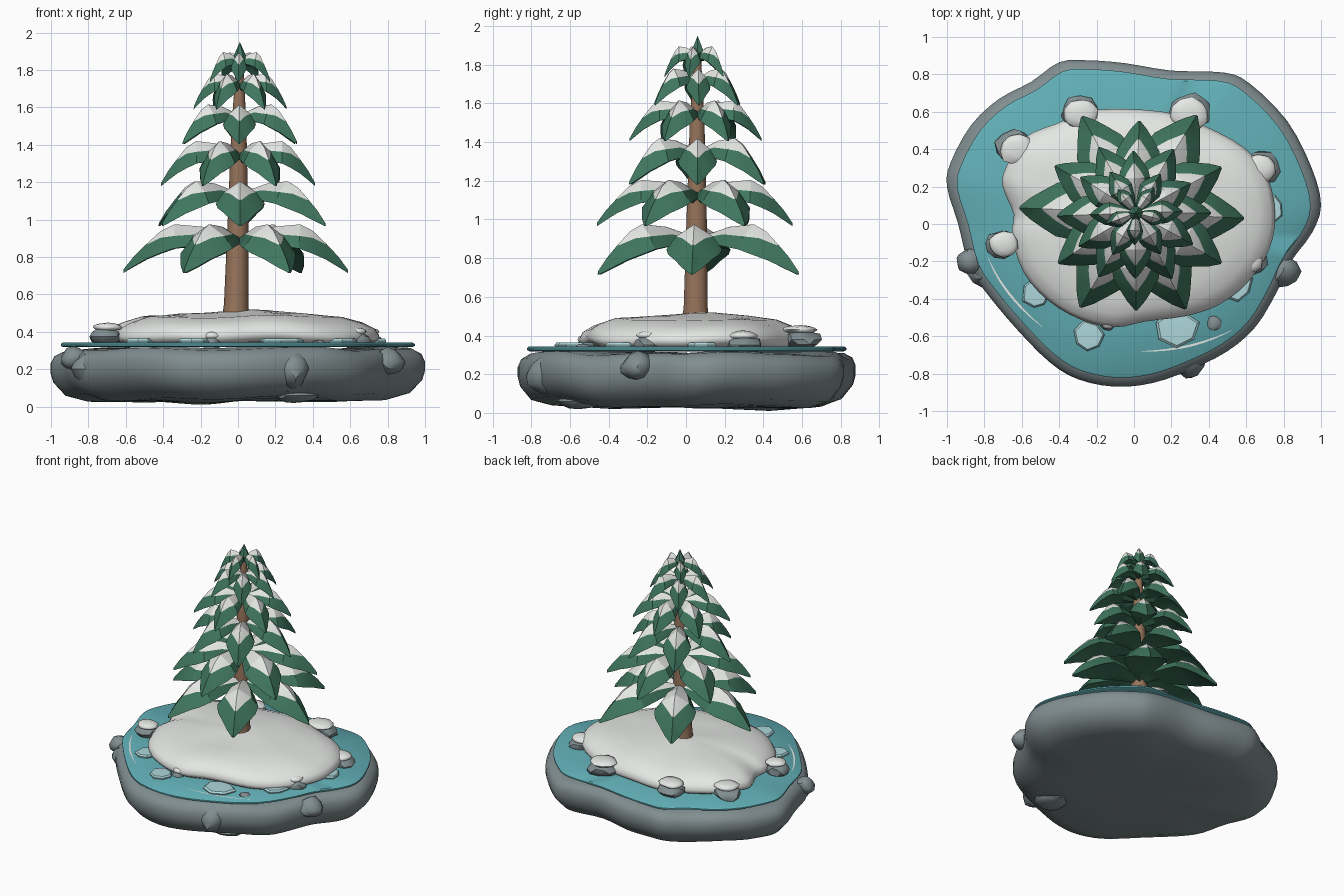
import bpy, bmesh, math, random
from mathutils import Vector, noise

if "Cube" in bpy.data.objects:
    bpy.data.objects.remove(bpy.data.objects["Cube"])

random.seed(4)


def material(name, r, g, b):
    m = bpy.data.materials.new(name)
    m.diffuse_color = (r, g, b, 1)
    m.use_nodes = True
    m.node_tree.nodes["Principled BSDF"].inputs["Base Color"].default_value = m.diffuse_color
    return m


ROCK = material("slate grey", 0.22, 0.27, 0.28)
WATER = material("teal water", 0.12, 0.43, 0.47)
SNOW = material("snow white", 0.82, 0.84, 0.82)
GREEN = material("pine green", 0.05, 0.18, 0.115)
BARK = material("bark brown", 0.31, 0.175, 0.105)
ICE = material("pale ice", 0.42, 0.68, 0.71)


def finish(name, bm, mats, angle=None):
    bmesh.ops.recalc_face_normals(bm, faces=bm.faces)
    me = bpy.data.meshes.new(name)
    bm.to_mesh(me)
    bm.free()
    for m in mats:
        me.materials.append(m)
    ob = bpy.data.objects.new(name, me)
    bpy.context.collection.objects.link(ob)
    if angle:
        bpy.ops.object.select_all(action='DESELECT')
        ob.select_set(True)
        bpy.context.view_layer.objects.active = ob
        bpy.ops.object.shade_smooth_by_angle(angle=math.radians(angle))
    return ob


def smooth_loop(pts, n=3):
    """Closed Catmull-Rom curve through the outline points."""
    out, k = [], len(pts)
    P = [Vector(p) for p in pts]
    for i in range(k):
        a, b, c, d = (P[(i + j - 1) % k] for j in range(4))
        for s in range(n):
            t = s / n
            out.append(0.5 * (2 * b + (c - a) * t + (2 * a - 5 * b + 4 * c - d) * t * t
                              + (3 * b - a - 3 * c + d) * t ** 3))
    return out


def slab(name, loop, rings, mat, centre=(0, 0), wob=0.0, angle=40):
    """Stack scaled copies of an outline; rings are (scale, z)."""
    bm = bmesh.new()
    c = Vector(centre)
    rows = []
    for s, z in rings:
        row = []
        for p in loop:
            q = c + (p - c) * s
            dz = wob * noise.noise(Vector((q.x * 2.5, q.y * 2.5, 3.0)))
            row.append(bm.verts.new((q.x, q.y, z + dz)))
        rows.append(row)
    n = len(loop)
    for a, b in zip(rows, rows[1:]):
        for i in range(n):
            j = (i + 1) % n
            bm.faces.new((a[i], a[j], b[j], b[i]))
    for row, z in ((rows[0], rings[0][1]), (rows[-1], rings[-1][1])):
        v = bm.verts.new((c.x, c.y, z))
        for i in range(n):
            bm.faces.new((row[i], row[(i + 1) % n], v))
    return finish(name, bm, [mat], angle)


# Rock island base and the water sheet on it
shore = smooth_loop([(1, .1), (.95, .3), (.82, .55), (.62, .75), (.48, .81), (.2, .82), (-.05, .86),
                     (-.25, .875), (-.4, .865), (-.55, .76), (-.72, .67), (-.87, .53), (-.98, .33),
                     (-1, .2), (-.94, 0), (-.88, -.23), (-.78, -.38), (-.62, -.57), (-.45, -.74),
                     (-.3, -.83), (-.1, -.87), (.1, -.85), (.3, -.78), (.5, -.68), (.65, -.55),
                     (.76, -.37), (.84, -.2), (.95, -.05)])
slab("rock_base", shore, [(.5, .03), (.8, .035), (.92, .07), (.985, .14), (1, .19), (1, .24),
                          (.98, .28), (.93, .305), (.8, .31), (.4, .31)], ROCK, wob=.03, angle=60)
slab("water", shore, [(.93, .318), (.945, .325), (.945, .335), (.935, .342), (.5, .342)], WATER)

# Snow mound
bank = smooth_loop([(.74, .05), (.7, .25), (.58, .4), (.36, .52), (.15, .59), (-.2, .6), (-.4, .53),
                    (-.58, .45), (-.67, .3), (-.69, .2), (-.63, .05), (-.64, -.06), (-.58, -.25),
                    (-.45, -.4), (-.28, -.5), (-.1, -.54), (.06, -.51), (.28, -.48), (.45, -.42),
                    (.6, -.3), (.71, -.13)])
slab("snow_mound", bank, [(.95, .335), (1.01, .355), (1.02, .38), (.99, .415), (.9, .45),
                          (.76, .482), (.5, .495), (.2, .505), (.08, .51)], SNOW,
     centre=(.01, .05), wob=.025, angle=60)


def stone(name, loc, size, mat, rough=.25, angle=35):
    bm = bmesh.new()
    bmesh.ops.create_icosphere(bm, subdivisions=2, radius=1)
    off = Vector((random.uniform(0, 50), random.uniform(0, 50), 0))
    yaw = random.uniform(0, 6.28)
    for v in bm.verts:
        co = v.co * (1 + rough * noise.noise(v.co * 1.2 + off))
        x, y = co.x * math.cos(yaw) - co.y * math.sin(yaw), co.x * math.sin(yaw) + co.y * math.cos(yaw)
        v.co = Vector((x * size[0], y * size[1], co.z * size[2])) + Vector(loc)
    return finish(name, bm, [mat], angle)


# Shore stones with snow caps
for i, (x, y, r, top) in enumerate([(-.29, .6, .1, .42), (.3, .6, .11, .43), (.68, .3, .1, .4),
                                    (.63, -.2, .08, .4), (-.64, .41, .1, .42),
                                    (-.71, -.11, .085, .425), (-.14, -.53, .05, .38)]):
    stone(f"shore_stone_{i}", (x, y, top - .05), (r, r * .9, .05), ROCK)
    stone(f"stone_snow_cap_{i}", (x * .98, y * .98, top), (r * .92, r * .82, .024), SNOW, .15, 60)

# Lumps on the base and a small wet stone
for i, (x, y, z, r, h) in enumerate([(-.88, -.2, .26, .07, .06), (.8, -.25, .24, .09, .07),
                                     (.29, -.72, .2, .1, .1), (.3, -.55, .06, .12, .04),
                                     (.43, -.53, .34, .04, .018), (-.8, -.25, .2, .09, .09)]):
    stone(f"base_lump_{i}", (x, y, z), (r, r, h), ROCK)

# Ice floes
for i, (x, y, rx, ry) in enumerate([(-.52, -.37, .075, .09), (-.24, -.6, .085, .085),
                                    (.23, -.55, .11, .1), (.55, -.32, .08, .09),
                                    (.74, .08, .06, .08)]):
    pts = [(x + rx * k * math.cos(a * math.tau / 7 + i), y + ry * k * math.sin(a * math.tau / 7 + i))
           for a in range(7) for k in [random.uniform(.85, 1.15)]]
    slab(f"ice_floe_{i}", [Vector(p) for p in pts],
         [(.95, .335), (1, .352), (.88, .363), (.4, .365)], ICE, centre=(x, y), angle=25)

# Thin ripple lines on the water
for i, (a, b, c) in enumerate([((-.78, -.18), (-.7, -.38), (-.49, -.55)),
                               ((.04, -.68), (.3, -.68), (.52, -.57))]):
    bm = bmesh.new()
    prev = None
    for s in range(13):
        t = s / 12
        p = Vector(a) * (1 - t) ** 2 + Vector(b) * 2 * t * (1 - t) + Vector(c) * t * t
        w = .001 + .005 * math.sin(math.pi * t)
        d = p.normalized() * w
        cur = [bm.verts.new((p.x + k * d.x, p.y + k * d.y, .345)) for k in (-1, 1)]
        if prev:
            bm.faces.new((prev[0], prev[1], cur[1], cur[0]))
        prev = cur
    finish(f"ripple_{i}", bm, [SNOW])

# Trunk
CX, CY = .01, .06
bm = bmesh.new()
rows = []
for z, r, x in [(.46, .075, -.012), (.55, .065, -.01), (1.0, .055, 0), (1.5, .04, .005), (1.85, .018, .01)]:
    rows.append([bm.verts.new((x + r * math.cos(k * math.tau / 10), CY - .01 + (x + .01) * .5
                               + r * math.sin(k * math.tau / 10), z)) for k in range(10)])
for a, b in zip(rows, rows[1:]):
    for k in range(10):
        bm.faces.new((a[k], a[(k + 1) % 10], b[(k + 1) % 10], b[k]))
bm.faces.new(rows[0])
bm.faces.new(rows[-1])
finish("trunk", bm, [BARK], 40)

# Bough stations: reach, half width, snow half width, then heights of
# ridge, snow edge, green edge and underside (all relative)
BOUGH = [(.07, .06, .04, -.22, -.28, -.38, -.5), (.32, .17, .115, -.05, -.2, -.42, -.45),
         (.56, .25, .165, 0, -.24, -.5, -.42), (.68, .23, .1, -.14, -.28, -.6, -.5),
         (.8, .16, .012, -.4, -.42, -.72, -.66), (.91, .09, .006, -.66, -.68, -.87, -.84),
         (1, .012, .003, -.93, -.95, -1, -1)]


def tier(name, reach, top, drop, count, turn):
    bm = bmesh.new()
    for b in range(count):
        ang = math.radians(turn + 360 * b / count + random.uniform(-3, 3))
        R = reach * random.uniform(.96, 1.04)
        ca, sa = math.cos(ang), math.sin(ang)
        rows = []
        for t, w, s, zr, zs, ze, zu in BOUGH:
            ring = [(0, zr), (s, zs), (w, ze), (0, zu), (-w, ze), (-s, zs)]
            rows.append([bm.verts.new((CX + R * (t * ca - q * sa), CY + R * (t * sa + q * ca),
                                       top + z * drop)) for q, z in ring])
        for i, (a, c) in enumerate(zip(rows, rows[1:])):
            for k in range(6):
                f = bm.faces.new((a[k], a[(k + 1) % 6], c[(k + 1) % 6], c[k]))
                f.material_index = 1 if k in (0, 5) and i < 4 else 0
        bm.faces.new(rows[0])
        bm.faces.new(rows[-1])
    finish(name, bm, [GREEN, SNOW], 25)


# Six tiers of boughs, alternately turned
for i, (reach, top, drop, count, turn) in enumerate([
        (.6, .975, .26, 6, 0), (.51, 1.205, .24, 6, 30), (.41, 1.42, .24, 6, 0),
        (.34, 1.615, .21, 6, 30), (.25, 1.78, .19, 6, 0), (.165, 1.895, .16, 5, 54)]):
    tier(f"bough_tier_{i + 1}", reach, top, drop, count, turn)

# Pointed tree top
bm = bmesh.new()
ring = [bm.verts.new((CX + .04 * math.cos(k * math.tau / 6), CY + .04 * math.sin(k * math.tau / 6), 1.86))
        for k in range(6)]
for z in (1.95, 1.78):
    tip = bm.verts.new((CX, CY, z))
    for k in range(6):
        bm.faces.new((ring[k], ring[(k + 1) % 6], tip))
finish("tree_top", bm, [GREEN])
